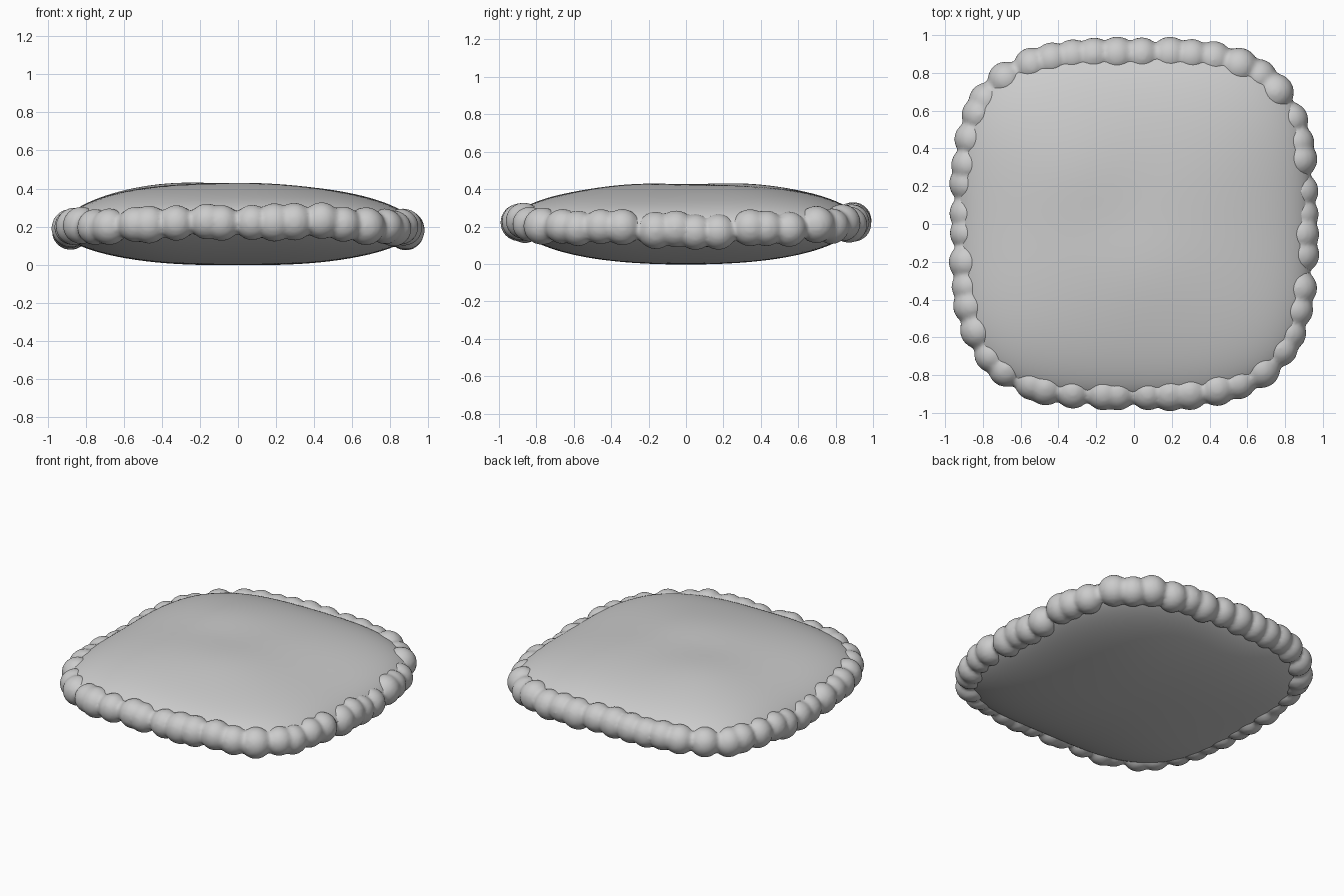
import bpy, bmesh, random
from math import sin, cos, pi, exp, hypot
from mathutils import Matrix, Vector

if "Cube" in bpy.data.objects:
    bpy.data.objects.remove(bpy.data.objects["Cube"])

random.seed(4)


def outline(t, rx, ry, n):
    """Point on a rounded-square (superellipse) outline at angle t."""
    c, s = cos(t), sin(t)
    r = (abs(c) ** n + abs(s) ** n) ** (-1 / n)
    return rx * r * c, ry * r * s


def gauss(x, y, cx, cy, w):
    return exp(-((x - cx) ** 2 + (y - cy) ** 2) / w ** 2)


def finish(bm, name):
    bmesh.ops.recalc_face_normals(bm, faces=bm.faces)
    me = bpy.data.meshes.new(name)
    bm.to_mesh(me)
    bm.free()
    me.polygons.foreach_set("use_smooth", [True] * len(me.polygons))
    ob = bpy.data.objects.new(name, me)
    bpy.context.collection.objects.link(ob)
    return ob


# Cushion body: puffed top and bottom sheets meeting at a gently waving rim
SEG, RINGS = 128, 32
bm = bmesh.new()


def body_point(s, t, side):
    x, y = outline(t, 0.935, 0.92, 3.4)
    x, y = x * s, y * s
    mid = 0.213 - 0.018 * cos(2 * t) * s ** 3
    h = 0.21 * max(0, 1 - s ** 2.6) ** 0.55
    if side > 0:
        soft = 0.012 * (gauss(x, y, 0.05, -0.25, 0.3) + gauss(x, y, -0.3, 0.28, 0.3))
        soft += (-0.014 * x + 0.008 * y) * (1 - s ** 4) - 0.006 * gauss(x, y, -0.12, 0.05, 0.25)
    else:
        soft = 0.006 * (gauss(x, y, -0.3, 0, 0.35) + gauss(x, y, 0.3, 0, 0.35))
    return Vector((x, y, mid + side * (h + soft * (1 - s ** 6))))


rim = [bm.verts.new(body_point(1, 2 * pi * j / SEG, 1)) for j in range(SEG)]
for side in (1, -1):
    prev = rim
    for i in range(1, RINGS):
        s = cos(pi / 2 * i / RINGS)
        ring = [bm.verts.new(body_point(s, 2 * pi * j / SEG, side)) for j in range(SEG)]
        for j in range(SEG):
            k = (j + 1) % SEG
            bm.faces.new((prev[j], prev[k], ring[k], ring[j]))
        prev = ring
    pole = bm.verts.new(body_point(0, 0, side))
    for j in range(SEG):
        bm.faces.new((prev[j], prev[(j + 1) % SEG], pole))
finish(bm, "cushion_body")

# Gathered edge trim: overlapping puffs spaced evenly along the rim, then fused
N, STEPS = 48, 2000
path = [outline(2 * pi * i / STEPS, 0.882, 0.893, 3.4) for i in range(STEPS + 1)]
dist = [0]
for a, b in zip(path, path[1:]):
    dist.append(dist[-1] + hypot(b[0] - a[0], b[1] - a[1]))
bm = bmesh.new()
i = 0
for k in range(N):
    target = (k + 0.5 + random.uniform(-0.22, 0.22)) * dist[-1] / N
    while dist[i] < target:
        i += 1
    t = 2 * pi * i / STEPS
    z = 0.205 - 0.025 * cos(2 * t) + random.uniform(-0.012, 0.012)
    r = random.uniform(0.094, 0.102)
    bmesh.ops.create_icosphere(bm, subdivisions=3, radius=r,
                               matrix=Matrix.Translation((*path[i], z)))
trim = finish(bm, "edge_trim")
remesh = trim.modifiers.new("fuse", 'REMESH')
remesh.mode = 'VOXEL'
remesh.voxel_size = 0.014
remesh.use_smooth_shade = True
smooth = trim.modifiers.new("soften", 'SMOOTH')
smooth.factor = 0.5
smooth.iterations = 4
